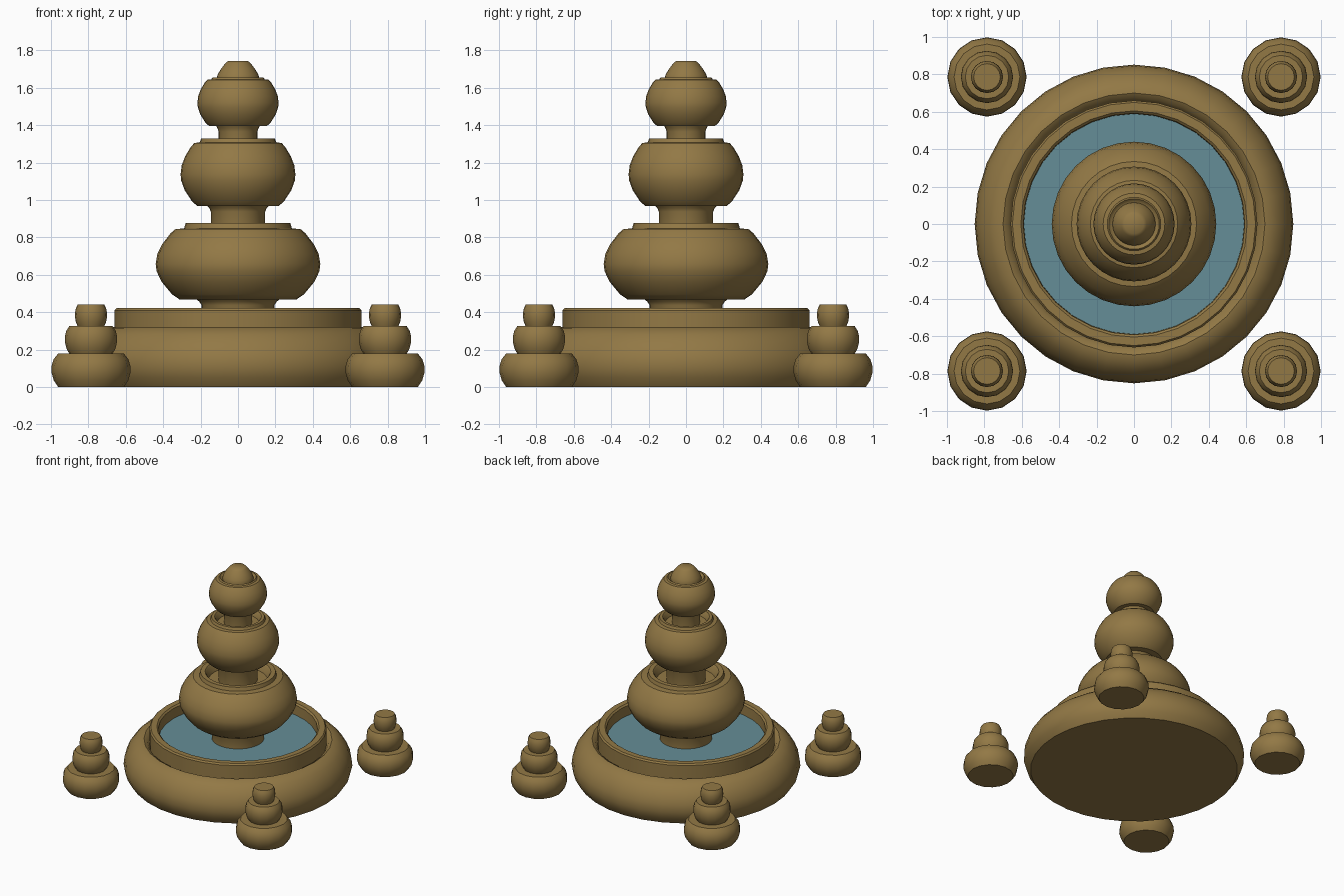
import bpy, math

if "Cube" in bpy.data.objects:
    bpy.data.objects.remove(bpy.data.objects["Cube"])


def material(name, colour):
    m = bpy.data.materials.new(name)
    m.diffuse_color = (*colour, 1)
    m.use_nodes = True
    m.node_tree.nodes["Principled BSDF"].inputs["Base Color"].default_value = m.diffuse_color
    return m


STONE = material("stone", (0.29, 0.19, 0.06))
WATER = material("water", (0.13, 0.27, 0.31))


def lathe(name, profile, seg=32, loc=(0, 0, 0), mat=STONE, angle=35):
    """Spin (radius, z) points round z; both ends are closed with a flat cap."""
    verts = [(r * math.cos(2 * math.pi * i / seg), r * math.sin(2 * math.pi * i / seg), z)
             for r, z in profile for i in range(seg)]
    n = len(profile)
    faces = [(k * seg + i, k * seg + (i + 1) % seg, (k + 1) * seg + (i + 1) % seg, (k + 1) * seg + i)
             for k in range(n - 1) for i in range(seg)]
    faces += [tuple(reversed(range(seg))), tuple(range((n - 1) * seg, n * seg))]
    me = bpy.data.meshes.new(name)
    me.from_pydata(verts, [], faces)
    me.materials.append(mat)
    ob = bpy.data.objects.new(name, me)
    ob.location = loc
    bpy.context.collection.objects.link(ob)
    bpy.ops.object.select_all(action='DESELECT')
    ob.select_set(True)
    bpy.context.view_layer.objects.active = ob
    bpy.ops.object.shade_smooth_by_angle(angle=math.radians(angle))
    return ob


# bulging unit outline shared by the three bowls: (radius fraction, height fraction)
BULGE = [(.71, 0), (.80, .07), (.93, .25), (.99, .40), (1, .50), (.98, .64),
         (.92, .78), (.82, .93), (.76, .99)]


def bowl(name, radius, z0, z1, stem, stem_z, lip, lip_h, hole, floor):
    """Stem, bulging bowl, raised lip and recessed top."""
    pts = [(stem, stem_z), (stem, z0 - .03), (stem * 1.06, z0 - .012), (stem * 1.13, z0)]
    pts += [(radius * r, z0 + (z1 - z0) * t) for r, t in BULGE]
    pts += [(lip + .008, z1), (lip, z1 + lip_h), (hole + .01, z1 + lip_h),
            (hole, z1 + lip_h - .01), (hole * .93, floor)]
    lathe(name, pts, 32)


# basin with rounded foot, groove and upright rim
lathe("basin", [(.80, 0), (.835, .05), (.852, .11), (.845, .17), (.82, .23), (.78, .28),
                (.735, .313), (.70, .32), (.675, .305), (.66, .28), (.66, .41), (.65, .422),
                (.605, .422), (.592, .41), (.588, .30)])
lathe("water", [(.59, .31), (.59, .33)], mat=WATER)

# three stacked bowls
bowl("lower_bowl", .44, .468, .848, .195, .32, .28, .028, .235, .81)
bowl("middle_bowl", .307, .968, 1.308, .145, .80, .197, .02, .165, 1.28)
bowl("upper_bowl", .217, 1.395, 1.645, .103, 1.27, .135, .01, .125, 1.64)

# finial
lathe("finial", [(.115, 1.63), (.115, 1.65), (.108, 1.672), (.09, 1.702), (.068, 1.73),
                 (.052, 1.744)], 32, angle=50)

# four corner posts, each three squashed drums
for sx, side in ((-1, "left"), (1, "right")):
    for sy, end in ((-1, "front"), (1, "back")):
        pts = []
        for r, z0, z1 in ((.212, 0, .178), (.14, .178, .325), (.086, .325, .44)):
            pts += [(r * f, z0 + (z1 - z0) * t) for f, t in
                    ((.83, 0), (.94, .2), (1, .45), (.99, .65), (.94, .84), (.83, 1))]
        lathe(f"corner_post_{end}_{side}", pts, 16, (sx * .786, sy * .786, 0), angle=50)
